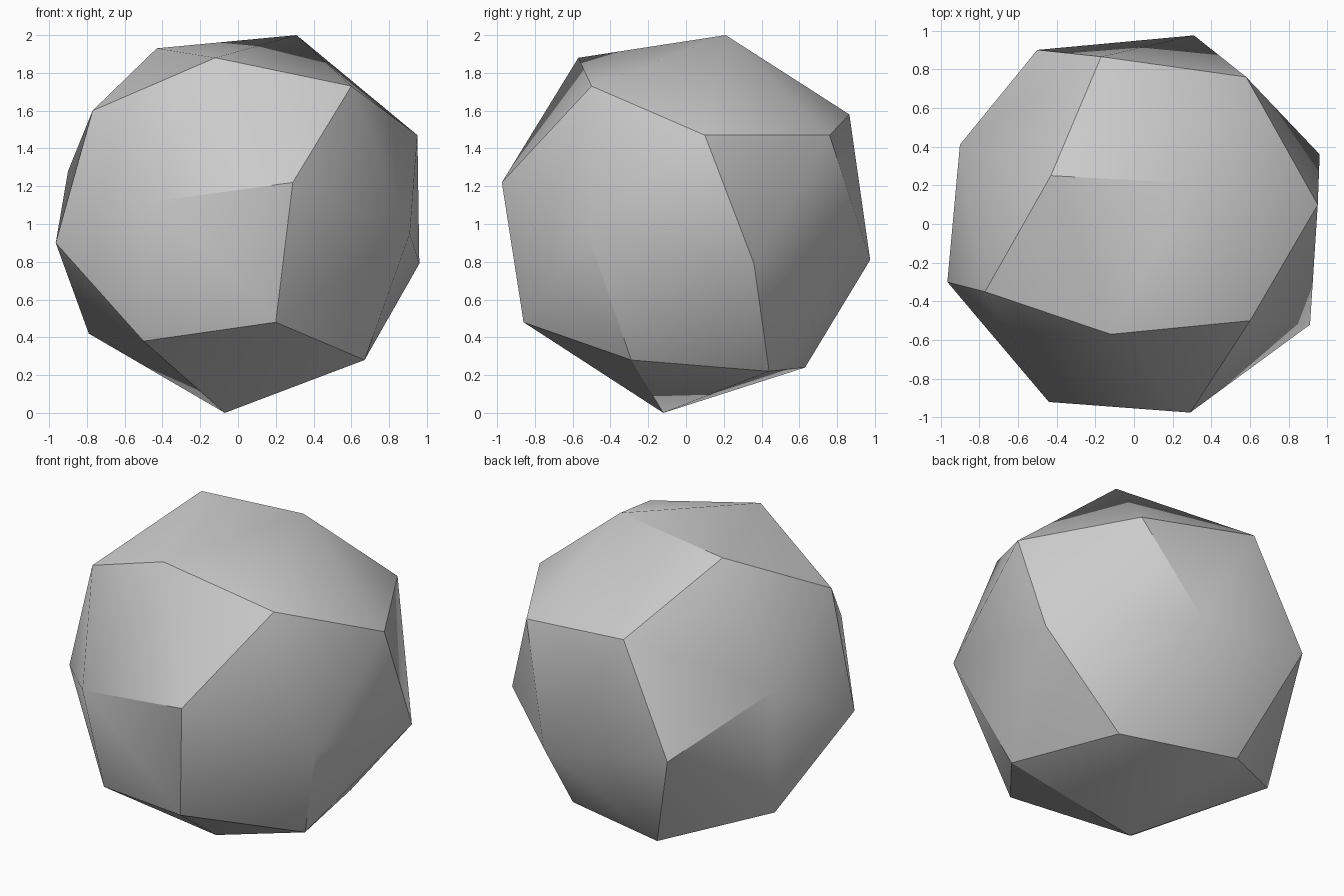
import bpy
import bmesh
from math import radians
from mathutils import Vector

# Remove the default object
default_object = bpy.data.objects.get("Cube")
if default_object:
    bpy.data.objects.remove(default_object, do_unlink=True)


def flat_material(name, colour):
    """Make one plain material for the viewport and for renders."""
    material = bpy.data.materials.new(name)
    material.use_nodes = True
    material.diffuse_color = colour
    shader = next(node for node in material.node_tree.nodes
                  if node.type == "BSDF_PRINCIPLED")
    shader.inputs["Base Color"].default_value = colour
    return material


def hull_object(name, points, material, smooth_angle):
    """Wrap a convex skin around the corners and shade the shallow creases."""
    mesh = bpy.data.meshes.new(name)
    builder = bmesh.new()
    for point in points:
        builder.verts.new(Vector(point))
    bmesh.ops.convex_hull(builder, input=builder.verts[:])
    bmesh.ops.recalc_face_normals(builder, faces=builder.faces[:])
    builder.to_mesh(mesh)
    builder.free()
    mesh.materials.append(material)

    result = bpy.data.objects.new(name, mesh)
    bpy.context.collection.objects.link(result)
    bpy.ops.object.select_all(action="DESELECT")
    result.select_set(True)
    bpy.context.view_layer.objects.active = result
    bpy.ops.object.shade_smooth_by_angle(angle=smooth_angle)
    return result


# Corners of the faceted ball, from the crown down to the foot
crown = [(.31, .21, 2), (-.43, .25, 1.93), (-.12, -.57, 1.88), (.6, -.5, 1.73)]
shoulder = [(-.77, -.35, 1.6), (-.17, .865, 1.58), (.58, .76, 1.47),
            (.95, .1, 1.47), (-.9, .41, 1.28)]
waist = [(.29, -.975, 1.22), (-.44, -.92, 1.12), (.91, -.52, .95),
         (-.5, .9, .91), (-.965, -.3, .9), (.31, .975, .81), (.96, .36, .79)]
underside = [(.2, -.86, .48), (-.79, .245, .42), (-.5, -.62, .38),
             (.67, -.29, .28), (-.24, .63, .24), (.48, .44, .22)]
foot = [(-.07, -.12, 0)]

# Faceted ball
stone_grey = flat_material("stone_grey", (.6, .6, .6, 1))
hull_object("faceted_ball", crown + shoulder + waist + underside + foot,
            stone_grey, radians(30))
